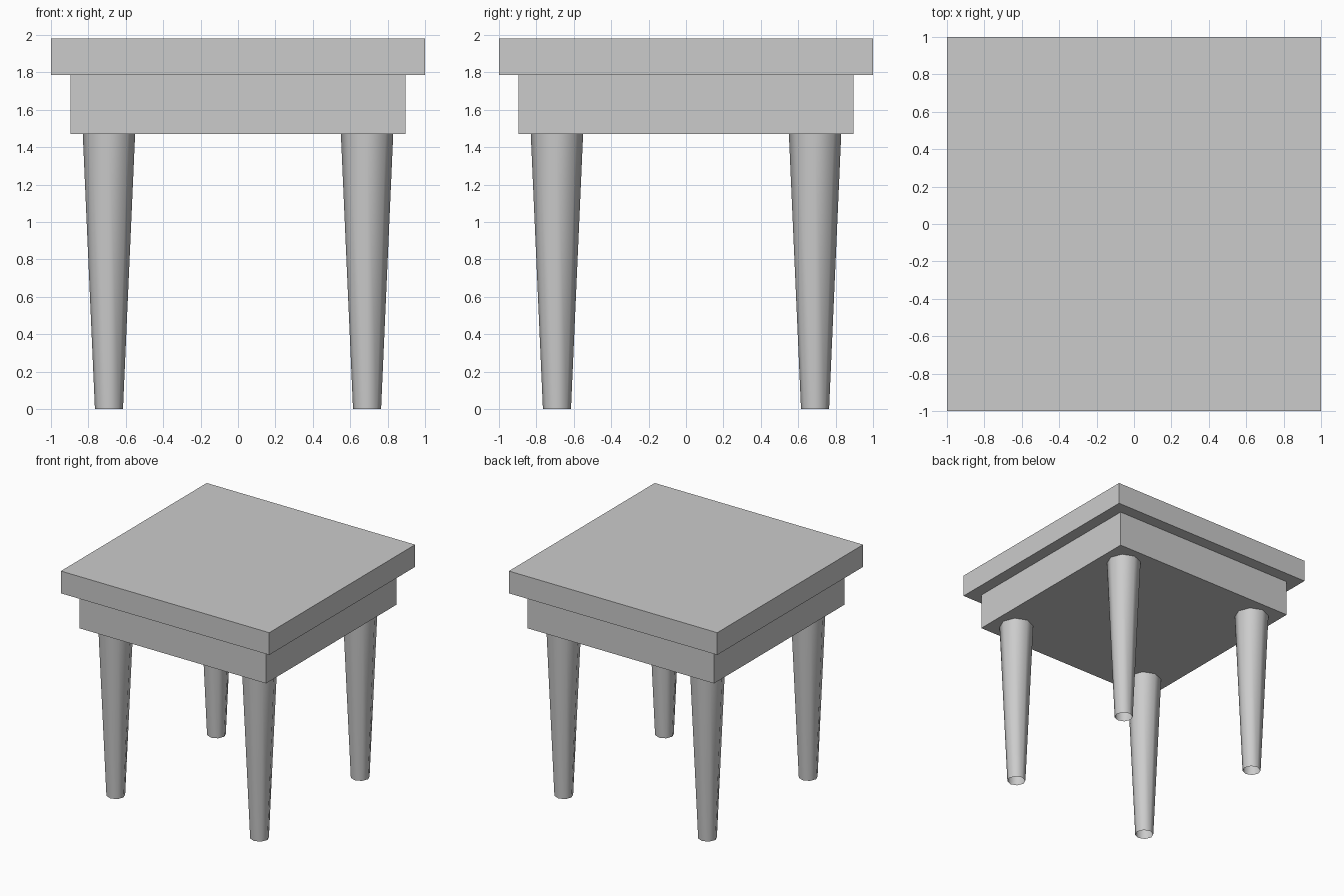
import bpy

default_cube = bpy.data.objects.get("Cube")
if default_cube:
    bpy.data.objects.remove(default_cube, do_unlink=True)

# Single plain grey material
grey = bpy.data.materials.new("plain_grey")
grey.use_nodes = True
colour = (0.6, 0.6, 0.6, 1)
grey.diffuse_color = colour
for node in grey.node_tree.nodes:
    if node.type == 'BSDF_PRINCIPLED':
        node.inputs["Base Color"].default_value = colour


def finish(name):
    obj = bpy.context.object
    obj.name = obj.data.name = name
    obj.data.materials.append(grey)
    return obj


def slab(name, width, bottom, top):
    """Square block spanning bottom to top, centred on the origin."""
    bpy.ops.mesh.primitive_cube_add(size=1, location=(0, 0, (bottom + top) / 2))
    obj = finish(name)
    obj.scale = (width, width, top - bottom)
    bpy.ops.object.transform_apply(location=False, rotation=False, scale=True)


SEAT_TOP, SEAT_BOTTOM, APRON_BOTTOM = 1.98, 1.787, 1.472
LEG_OFFSET = 0.69

# Seat board and the block beneath it
slab("seat", 2.0, SEAT_BOTTOM, SEAT_TOP)
slab("apron", 1.792, APRON_BOTTOM, SEAT_BOTTOM)

# Tapered eight-sided legs, open at the foot
for end, y in (("front", -LEG_OFFSET), ("back", LEG_OFFSET)):
    for side, x in (("right", -LEG_OFFSET), ("left", LEG_OFFSET)):
        bpy.ops.mesh.primitive_cone_add(
            vertices=8, radius1=0.075, radius2=0.14, depth=APRON_BOTTOM,
            end_fill_type='NOTHING', location=(x, y, APRON_BOTTOM / 2))
        finish(f"{end}_{side}_leg")
        bpy.ops.object.shade_smooth()
